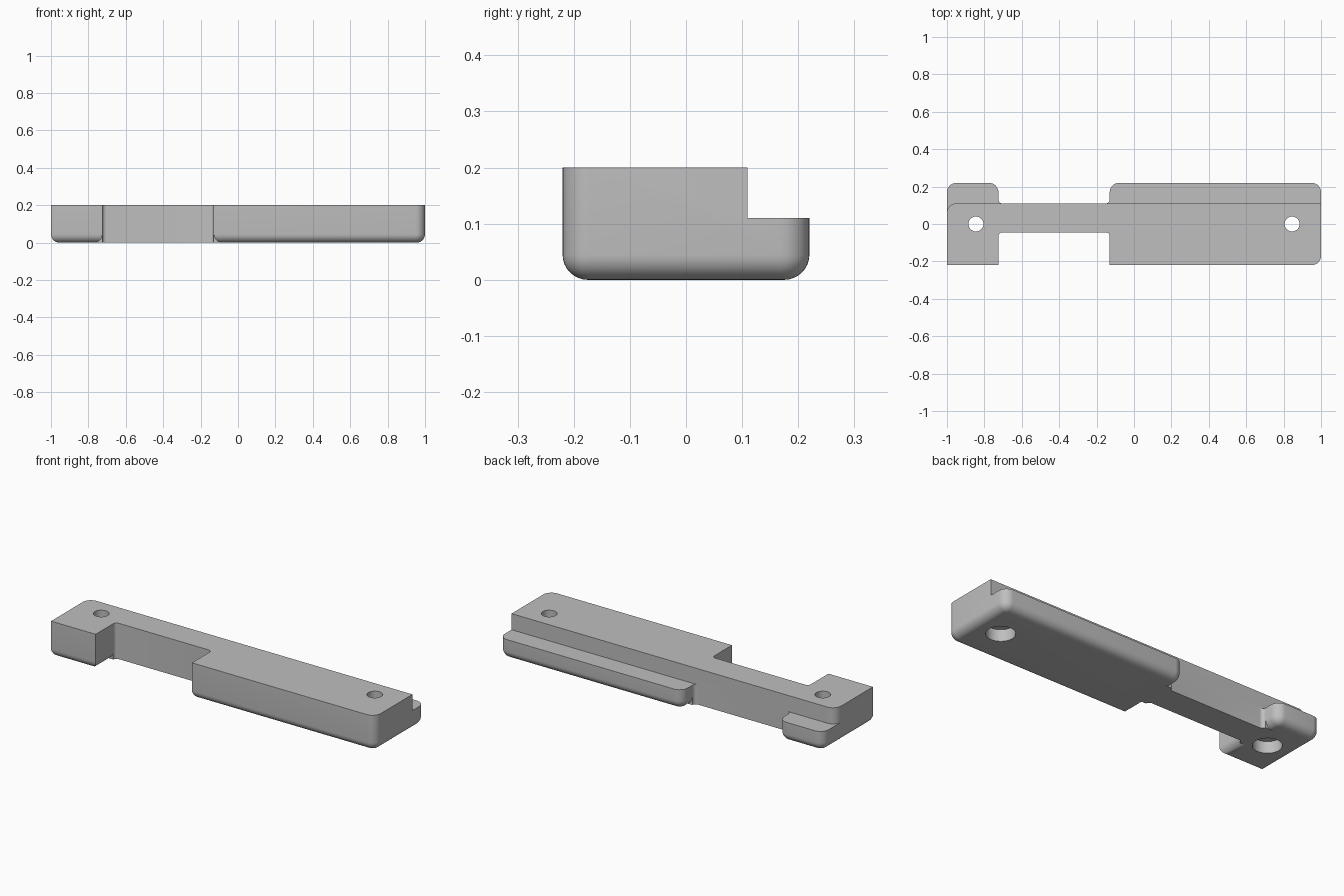
import bpy, bmesh
from math import sin, cos, radians, pi

if "Cube" in bpy.data.objects:
    bpy.data.objects.remove(bpy.data.objects["Cube"])

HEIGHT, HALF_DEPTH, LEDGE_Y, LEDGE_Z = 0.2, 0.22, 0.11, 0.11
CORNER, FILLET, FLARE = 0.05, 0.045, 0.02
LEFT_END, LEFT_IN, RIGHT_IN, RIGHT_END = -1.0, -0.725, -0.13, 1.0

grey = bpy.data.materials.new("light_grey")
grey.use_nodes = True
colour = (0.52, 0.52, 0.52, 1)
grey.diffuse_color = colour
grey.node_tree.nodes["Principled BSDF"].inputs["Base Color"].default_value = colour


def arc(cx, cy, r, a0, a1, n=8):
    """Points on an arc, angles in degrees."""
    steps = [radians(a0 + (a1 - a0) * i / n) for i in range(n + 1)]
    return [(cx + r * cos(a), cy + r * sin(a)) for a in steps]


def loft(name, rings):
    """Closed solid through (z, outline) rings, bottom to top."""
    bm = bmesh.new()
    layers = [[bm.verts.new((x, y, z)) for x, y in pts] for z, pts in rings]
    for low, high in zip(layers, layers[1:]):
        for i in range(len(low)):
            j = (i + 1) % len(low)
            bm.faces.new((low[i], low[j], high[j], high[i]))
    bm.faces.new(layers[0][::-1])
    bm.faces.new(layers[-1])
    bmesh.ops.recalc_face_normals(bm, faces=bm.faces)
    mesh = bpy.data.meshes.new(name)
    bm.to_mesh(mesh)
    bm.free()
    mesh.materials.append(grey)
    obj = bpy.data.objects.new(name, mesh)
    bpy.context.collection.objects.link(obj)
    return obj


def prism(name, pts, z0, z1):
    return loft(name, [(z0, pts), (z1, pts)])


def block_outline(x0, x1, rounded, inset):
    """Rectangle with chosen corners rounded: back right, back left, front left, front right."""
    pts = []
    y = HALF_DEPTH
    corners = [(x1, y, -1, -1), (x0, y, 1, -1), (x0, -y, 1, 1), (x1, -y, -1, 1)]
    for k, (cx, cy, sx, sy) in enumerate(corners):
        if rounded[k]:
            pts += arc(cx + sx * CORNER, cy + sy * CORNER, CORNER - inset, 90 * k, 90 * k + 90)
        else:
            pts.append((cx + sx * inset, cy + sy * inset))
    return pts


def block(name, x0, x1, rounded):
    """Block whose whole bottom rim is rounded over."""
    rings = []
    for i in range(9):
        a = pi / 2 * i / 8
        rings.append((FILLET * (1 - cos(a)), block_outline(x0, x1, rounded, FILLET * (1 - sin(a)))))
    rings.append((HEIGHT, block_outline(x0, x1, rounded, 0)))
    return loft(name, rings)


def combine(target, other, operation):
    mod = target.modifiers.new(operation.lower(), "BOOLEAN")
    mod.operation, mod.object, mod.solver = operation, other, "EXACT"
    bpy.context.view_layer.objects.active = target
    bpy.ops.object.modifier_apply(modifier=mod.name)
    bpy.data.objects.remove(other)


# Two end blocks
body = block("mounting_bar", RIGHT_IN, RIGHT_END, (True, True, False, True))
small_block = block("small_block", LEFT_END, LEFT_IN, (True, True, False, False))

# Narrow neck, flaring into both blocks
front, back = -0.045 - FLARE, LEDGE_Y + FLARE
xl, xr = LEFT_IN + FLARE, RIGHT_IN - FLARE
neck = prism("neck", [(LEFT_IN - 0.08, front)]
             + arc(xl, front, FLARE, 180, 90) + arc(xr, front, FLARE, 90, 0)
             + [(RIGHT_IN + 0.08, front), (RIGHT_IN + 0.08, back)]
             + arc(xr, back, FLARE, 0, -90) + arc(xl, back, FLARE, -90, -180)
             + [(LEFT_IN - 0.08, back)], 0, HEIGHT)
combine(body, neck, "UNION")
combine(body, small_block, "UNION")

# Step along the back, curving round the small block's corner
step = prism("step_cutter", [(1.1, LEDGE_Y), (1.1, 0.3), (-1.1, 0.3), (-1.1, LEDGE_Y - CORNER)]
             + arc(LEFT_END + CORNER, LEDGE_Y - CORNER, CORNER, 180, 90), LEDGE_Z, 0.3)
combine(body, step, "DIFFERENCE")

# Screw holes with a wider recess underneath
for x in (-0.845, 0.845):
    for r, top in ((0.04, 0.3), (0.073, 0.065)):
        circle = arc(x, 0, r, 0, 360, 40)[:-1]
        combine(body, prism("hole_cutter", circle, -0.1, top), "DIFFERENCE")

bpy.ops.object.select_all(action="DESELECT")
body.select_set(True)
bpy.context.view_layer.objects.active = body
bpy.ops.object.shade_smooth_by_angle(angle=radians(30))
